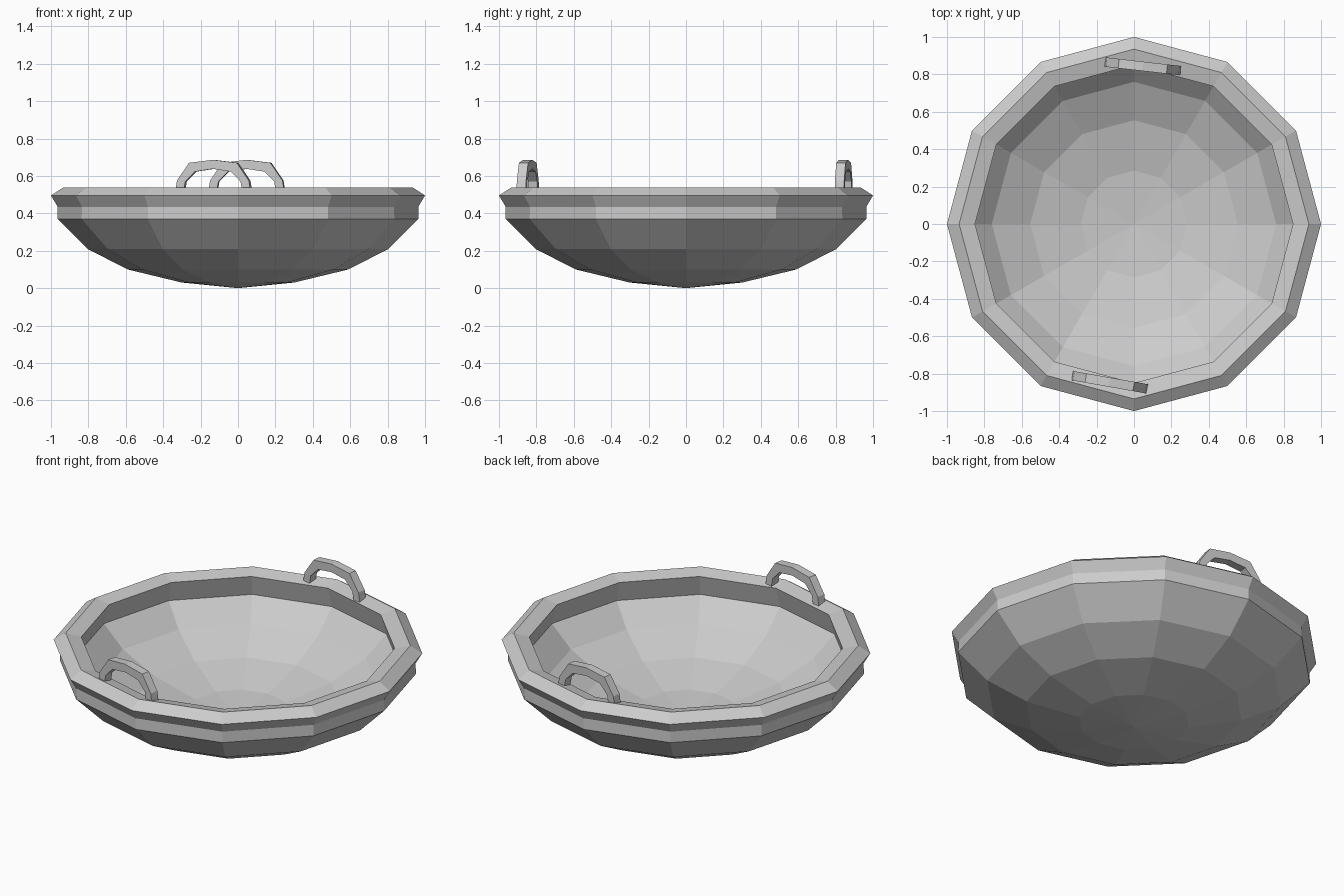
import bpy, bmesh, math
from mathutils import Matrix, Vector

if "Cube" in bpy.data.objects:
    bpy.data.objects.remove(bpy.data.objects["Cube"])

SIDES = 12


def make_object(name, bm):
    bmesh.ops.recalc_face_normals(bm, faces=bm.faces)
    mesh = bpy.data.meshes.new(name)
    bm.to_mesh(mesh)
    bm.free()
    obj = bpy.data.objects.new(name, mesh)
    bpy.context.collection.objects.link(obj)
    return obj


def lathe(name, profile):
    bm = bmesh.new()
    pts = [bm.verts.new((r, 0, z)) for r, z in profile]
    edges = [bm.edges.new(p) for p in zip(pts, pts[1:])]
    bmesh.ops.spin(bm, geom=pts + edges, cent=(0, 0, 0), axis=(0, 0, 1),
                   angle=math.tau, steps=SIDES, use_duplicate=False)
    bmesh.ops.remove_doubles(bm, verts=bm.verts, dist=0.0005)
    return make_object(name, bm)


def handle(name, x, y, degrees):
    # Half-section stations (outer, inner) of the faceted arch, mirrored in x
    half = [((.205, .515), (.160, .515)), ((.195, .575), (.150, .57)),
            ((.130, .670), (.098, .623)), ((0, .686), (0, .638))]
    arch = half + [tuple((-px, pz) for px, pz in s) for s in half[-2::-1]]
    place = Matrix.Translation((x, y, 0)) @ Matrix.Rotation(math.radians(degrees), 4, 'Z')
    bm = bmesh.new()
    rings = []
    for (ox, oz), (ix, iz) in arch:
        corners = [(ox, -.025, oz), (ox, .025, oz), (ix, .025, iz), (ix, -.025, iz)]
        rings.append([bm.verts.new(place @ Vector(c)) for c in corners])
    for a, b in zip(rings, rings[1:]):
        for i in range(4):
            j = (i + 1) % 4
            bm.faces.new((a[i], a[j], b[j], b[i]))
    bm.faces.new(rings[0])
    bm.faces.new(rings[-1])
    return make_object(name, bm)


# Bowl with flared lip: outside, over the rim, down the inside
lathe("bowl", [(0, 0), (.30, .03), (.59, .10), (.805, .21), (.965, .37),
               (.964, .435), (1, .495), (.935, .538), (.85, .518),
               (.885, .395), (.76, .275), (.555, .172), (.285, .105), (0, .08)])

# Two slightly twisted carrying handles
handle("back_handle", .047, .843, -6.5)
handle("front_handle", -.13, -.846, -10)
